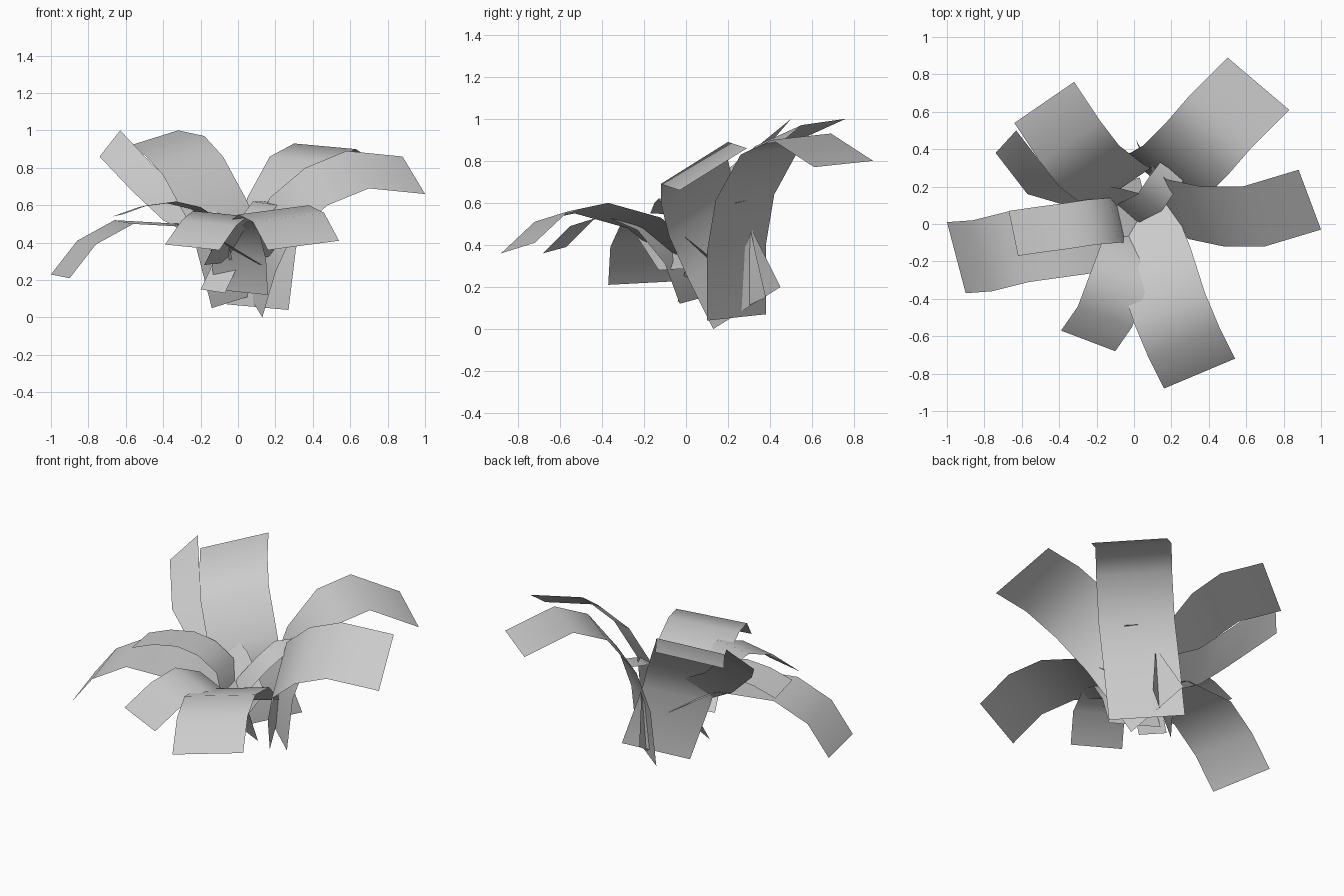
import bpy
import bmesh
from mathutils import Vector

cube = bpy.data.objects.get("Cube")
if cube:
    bpy.data.objects.remove(cube, do_unlink=True)

# One plain grey for every leaf
grey = bpy.data.materials.new("leaf_grey")
grey.use_nodes = True
colour = (0.6, 0.6, 0.6, 1)
grey.diffuse_color = colour
grey.node_tree.nodes["Principled BSDF"].inputs["Base Color"].default_value = colour


def leaf(name, width, path):
    """Sweep a bent edge path across a width vector to make a thin leaf."""
    bm = bmesh.new()
    rows = [(bm.verts.new(p), bm.verts.new(Vector(p) + Vector(width))) for p in path]
    for (a, b), (c, d) in zip(rows, rows[1:]):
        bm.faces.new((a, b, d, c)).smooth = True
    mesh = bpy.data.meshes.new(name)
    bm.to_mesh(mesh)
    bm.free()
    mesh.materials.append(grey)
    obj = bpy.data.objects.new(name, mesh)
    bpy.context.collection.objects.link(obj)


# Large leaves, each from its base to its tip
leaf("back_left_leaf", (.33, -.28, -.03),
     [(-.06, .38, .07), (-.02, .38, .4), (.05, .42, .64), (.17, .54, .86),
      (.3, .69, .93), (.5, .89, .8)])
leaf("left_leaf", (-.12, .32, .2),
     [(.13, .13, 0), (.2, .01, .24), (.29, -.08, .44), (.48, -.12, .6),
      (.7, -.12, .69), (1, -.03, .66)])
leaf("back_right_leaf", (-.32, -.22, -.1),
     [(.18, .38, .15), (.09, .3, .5), (.05, .32, .62), (-.08, .42, .86),
      (-.18, .55, .97), (-.32, .76, 1)])
leaf("front_leaf", (.38, .16, .05),
     [(-.18, -.03, .28), (-.08, -.28, .48), (0, -.53, .55),
      (.08, -.72, .51), (.16, -.88, .36)])
leaf("right_leaf", (.1, -.38, -.02),
     [(.03, .25, .3), (-.3, .12, .5), (-.66, .07, .52), (-.86, .02, .41),
      (-1, .01, .23)])

# Narrow leaves between them
leaf("back_right_narrow_leaf", (.11, .12, .14),
     [(-.03, .03, .2), (-.18, .07, .4), (-.4, .11, .52), (-.57, .16, .68),
      (-.74, .38, .86)])
leaf("front_right_leaf", (.29, -.11, -.03),
     [(-.13, .08, .15), (-.14, .01, .34), (-.18, -.12, .5), (-.24, -.28, .57),
      (-.3, -.44, .52), (-.39, -.57, .39)])
leaf("right_narrow_leaf", (.05, -.24, .01),
     [(-.08, .14, .3), (-.13, .14, .5), (-.25, .13, .58), (-.38, .11, .61),
      (-.53, .09, .59), (-.67, .07, .54)])
leaf("centre_leaf", (.13, -.09, -.02),
     [(-.2, .05, .15), (-.08, .11, .4), (.02, .16, .54), (.08, .25, .62),
      (.14, .33, .62)])
